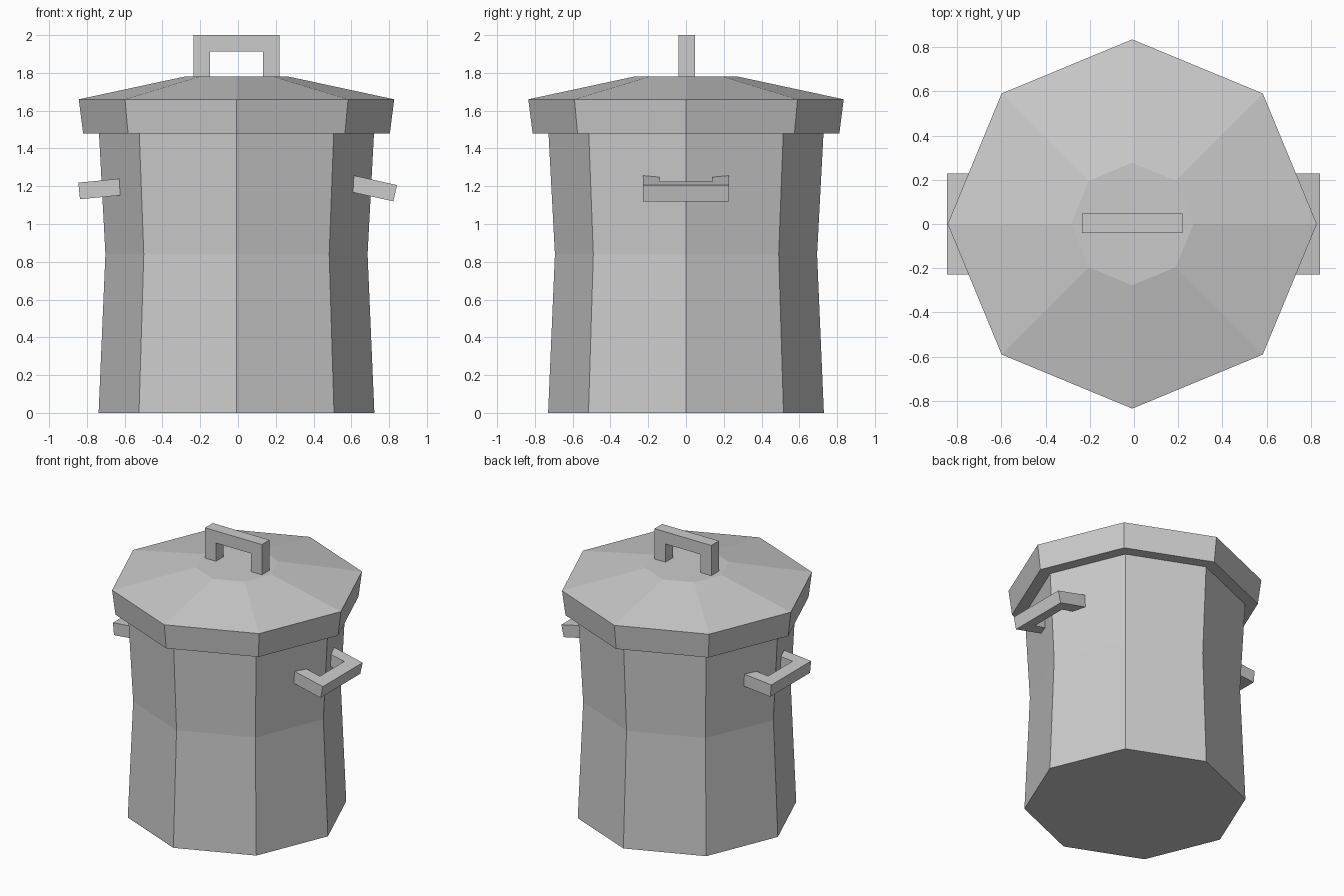
import bpy, bmesh
from math import sin, cos, pi, radians
from mathutils import Matrix, Vector

if "Cube" in bpy.data.objects:
    bpy.data.objects.remove(bpy.data.objects["Cube"])

CX = -0.008


def finish(name, bm):
    bmesh.ops.recalc_face_normals(bm, faces=bm.faces)
    mesh = bpy.data.meshes.new(name)
    bm.to_mesh(mesh)
    bm.free()
    ob = bpy.data.objects.new(name, mesh)
    bpy.context.collection.objects.link(ob)
    return ob


def octagon_loft(name, profile):
    """Closed eight-sided solid through (radius, z) rings."""
    bm = bmesh.new()
    rings = [[bm.verts.new((CX + r * cos(i * pi / 4), r * sin(i * pi / 4), z))
              for i in range(8)] for r, z in profile]
    for a, b in zip(rings, rings[1:]):
        for i in range(8):
            j = (i + 1) % 8
            bm.faces.new((a[i], a[j], b[j], b[i]))
    bm.faces.new(rings[0])
    bm.faces.new(rings[-1])
    return finish(name, bm)


def handle(name, origin, across, outward, length):
    """Square-section U; origin is the middle of its outer face."""
    w, t = 0.228, 0.088
    outline = [(-w, -length), (-w, 0), (w, 0), (w, -length),
               (w - t, -length), (w - t, -t), (t - w, -t), (t - w, -length)]
    u, v = Vector(across), Vector(outward).normalized()
    n = u.cross(v)
    bm = bmesh.new()
    o = Vector(origin) - n * t / 2
    face = bm.faces.new([bm.verts.new(o + u * a + v * b) for a, b in outline])
    ext = bmesh.ops.extrude_face_region(bm, geom=[face])
    bmesh.ops.translate(bm, vec=n * t,
                        verts=[g for g in ext["geom"] if isinstance(g, bmesh.types.BMVert)])
    return finish(name, bm)


# Waisted bin body
octagon_loft("bin_body", [(0.73, 0), (0.694, 0.84), (0.729, 1.5)])

# Lid with flared rim and sloping top
octagon_loft("lid", [(0.812, 1.48), (0.835, 1.66), (0.277, 1.78)])

# Lid handle
handle("lid_handle", (CX, 0.003, 2.0), (1, 0, 0), (0, 0, 1), 0.23)

# Side handles, drooping by slightly different angles
for name, side, x, z, droop in (("right_handle", 1, 0.832, 1.163, 12.5),
                                ("left_handle", -1, -0.841, 1.175, 5.5)):
    a = radians(droop)
    handle(name, (x, 0, z), (0, 1, 0), (side * cos(a), 0, -sin(a)), 0.25)
